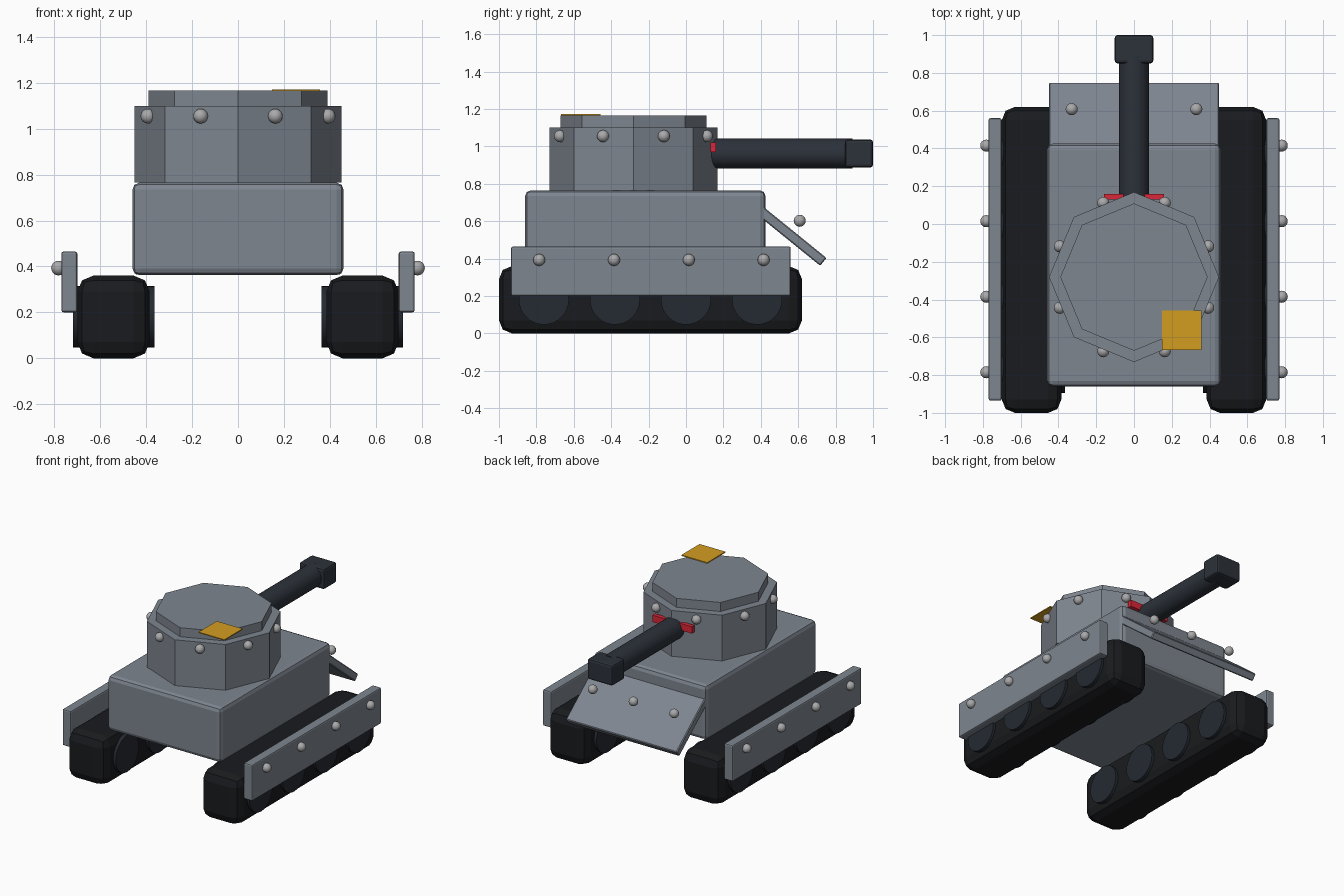
import bpy, math
from math import radians, sin, cos, pi

if "Cube" in bpy.data.objects:
    bpy.data.objects.remove(bpy.data.objects["Cube"])


def material(name, r, g, b):
    m = bpy.data.materials.new(name)
    m.diffuse_color = (r, g, b, 1)
    m.use_nodes = True
    m.node_tree.nodes["Principled BSDF"].inputs["Base Color"].default_value = m.diffuse_color
    return m


ARMOUR = material("armour_grey", 0.21, 0.24, 0.28)
RIVET = material("rivet_grey", 0.40, 0.40, 0.41)
RUBBER = material("track_black", 0.010, 0.011, 0.013)
WHEEL = material("wheel_dark", 0.018, 0.023, 0.032)
GUN = material("gun_dark", 0.025, 0.031, 0.042)
RED = material("red", 0.70, 0.02, 0.04)
YELLOW = material("yellow", 0.65, 0.34, 0.015)


def finish(name, mat, smooth=False):
    o = bpy.context.object
    o.name = name
    o.data.materials.append(mat)
    if smooth:
        bpy.ops.object.shade_smooth_by_angle(angle=radians(35))
    return o


def box(name, x, y, z, mat, bevel=0, segments=2, tilt=0):
    # box from (min, max) ranges per axis, optionally tilted about x
    mid = [(a + b) / 2 for a, b in (x, y, z)]
    bpy.ops.mesh.primitive_cube_add(size=1, location=mid, rotation=(tilt, 0, 0))
    o = bpy.context.object
    o.scale = [b - a for a, b in (x, y, z)]
    bpy.ops.object.transform_apply(location=False, rotation=False, scale=True)
    if bevel:
        m = o.modifiers.new("bevel", 'BEVEL')
        m.width, m.segments = bevel, segments
    return finish(name, mat)


def cylinder(name, radius, depth, loc, mat, sides=32, rot=(0, 0, 0), smooth=True):
    bpy.ops.mesh.primitive_cylinder_add(vertices=sides, radius=radius, depth=depth,
                                        location=loc, rotation=rot)
    return finish(name, mat, smooth)


def rivet(name, loc):
    bpy.ops.mesh.primitive_uv_sphere_add(segments=16, ring_count=10, radius=0.032, location=loc)
    return finish(name, RIVET, True)


# hull
box("hull", (-0.46, 0.46), (-0.86, 0.425), (0.362, 0.765), ARMOUR, 0.03)

# sloped front plate with rivets
box("glacis_plate", (-0.45, 0.45), (0.29, 0.79), (0.513, 0.567), ARMOUR, 0.006, 1, radians(-39))
for x in (-0.33, 0, 0.33):
    rivet("glacis_rivet", (x, 0.608, 0.602))

# running gear on both sides
for s, side in ((-1, "left"), (1, "right")):
    def span(a, b):
        return tuple(sorted((s * a, s * b)))
    box(side + "_track", span(0.385, 0.70), (-1.0, 0.62), (0, 0.36), RUBBER, 0.07)
    box(side + "_skirt", span(0.70, 0.77), (-0.935, 0.56), (0.20, 0.465), ARMOUR, 0.01)
    for i in range(4):
        cylinder(side + "_wheel", 0.134, 0.355, (s * 0.542, -0.76 + 0.38 * i, 0.181),
                 WHEEL, rot=(0, pi / 2, 0))
        rivet(side + "_skirt_rivet", (s * 0.782, -0.785 + 0.4 * i, 0.393))

# eight-sided turret and its roof
TY = -0.281
cylinder("turret", 0.45, 0.335, (0, TY, 0.9325), ARMOUR, 8, smooth=False)
cylinder("turret_roof", 0.39, 0.067, (0, TY, 1.1325), ARMOUR, 8, smooth=False)
for i in range(8):
    a = radians(22.5 + 45 * i)
    rivet("turret_rivet", (0.425 * cos(a), TY + 0.425 * sin(a), 1.055))

# yellow hatch
box("hatch", (0.148, 0.357), (-0.667, -0.457), (1.165, 1.172), YELLOW)

# red sights either side of the gun
for s in (-1, 1):
    box("sight", (s * 0.10 - 0.06, s * 0.10 + 0.06), (0.13, 0.16), (0.97, 1.02), RED)

# gun barrel and muzzle
cylinder("barrel", 0.08, 0.84, (0, 0.47, 0.962), GUN, rot=(pi / 2, 0, 0))
box("muzzle", (-0.102, 0.102), (0.85, 1.0), (0.887, 1.037), GUN, 0.015)
